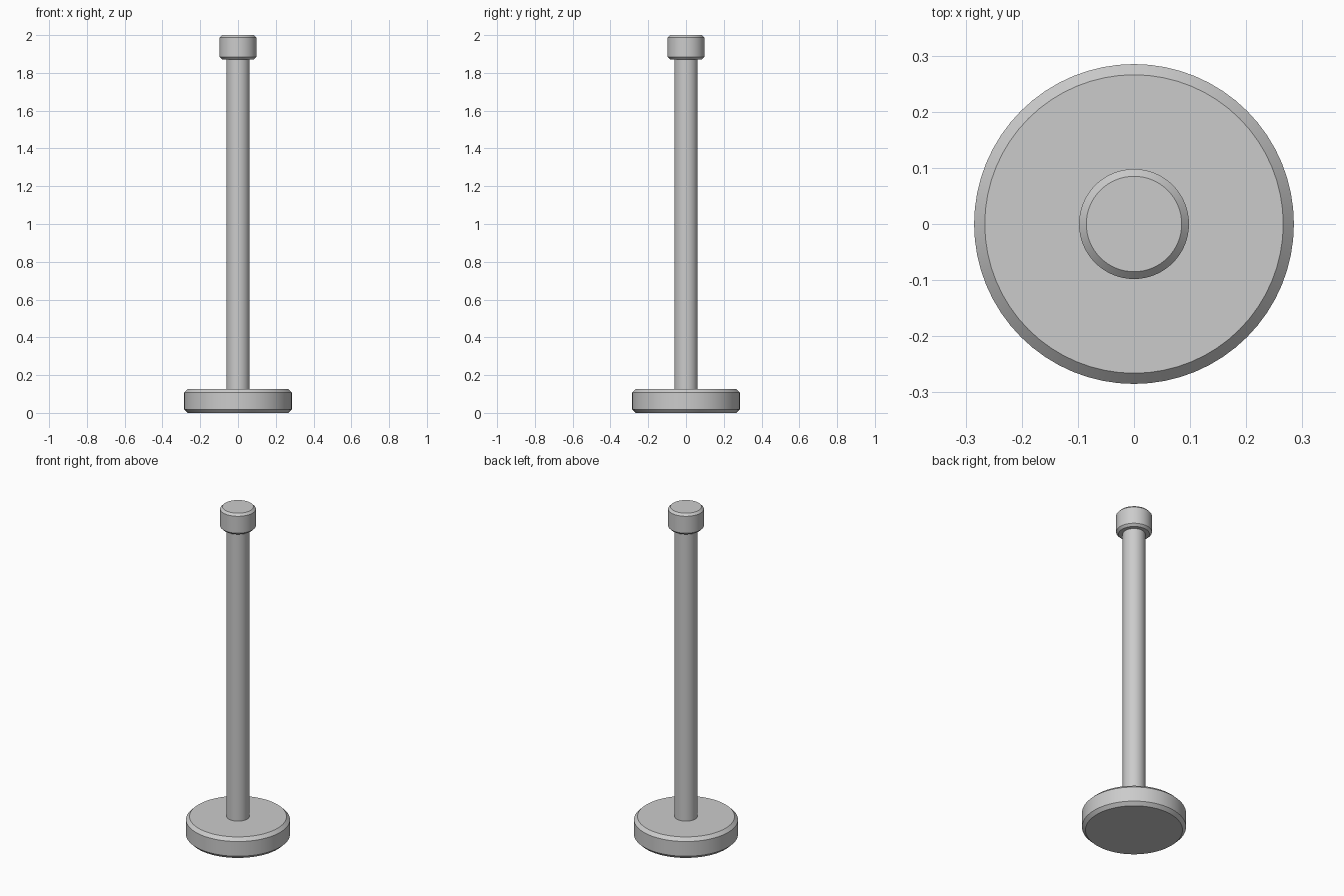
import bpy
import math

if "Cube" in bpy.data.objects:
    bpy.data.objects.remove(bpy.data.objects["Cube"], do_unlink=True)

GREY = (0.6, 0.6, 0.6, 1.0)
metal = bpy.data.materials.new("plain_grey")
metal.use_nodes = True
metal.diffuse_color = GREY
metal.node_tree.nodes["Principled BSDF"].inputs["Base Color"].default_value = GREY


def disc(name, radius, bottom, top, chamfer=0.0):
    """Upright smooth cylinder with optional flat chamfers on both rims."""
    bpy.ops.mesh.primitive_cylinder_add(
        vertices=64, radius=radius, depth=top - bottom,
        location=(0, 0, (bottom + top) / 2))
    obj = bpy.context.object
    obj.name = name
    obj.data.materials.append(metal)
    if chamfer:
        bevel = obj.modifiers.new("rim_chamfer", "BEVEL")
        bevel.width = chamfer
        bevel.segments = 1
        bevel.limit_method = "ANGLE"
        bevel.angle_limit = math.radians(40)
        bpy.ops.object.modifier_apply(modifier=bevel.name)
    bpy.ops.object.shade_smooth_by_angle(angle=math.radians(30))
    return obj


# Weighted foot, upright pole and top cap
disc("base", 0.285, 0.0, 0.127, 0.019)
disc("pole", 0.062, 0.1, 1.9)
disc("top_cap", 0.098, 1.872, 2.0, 0.013)
